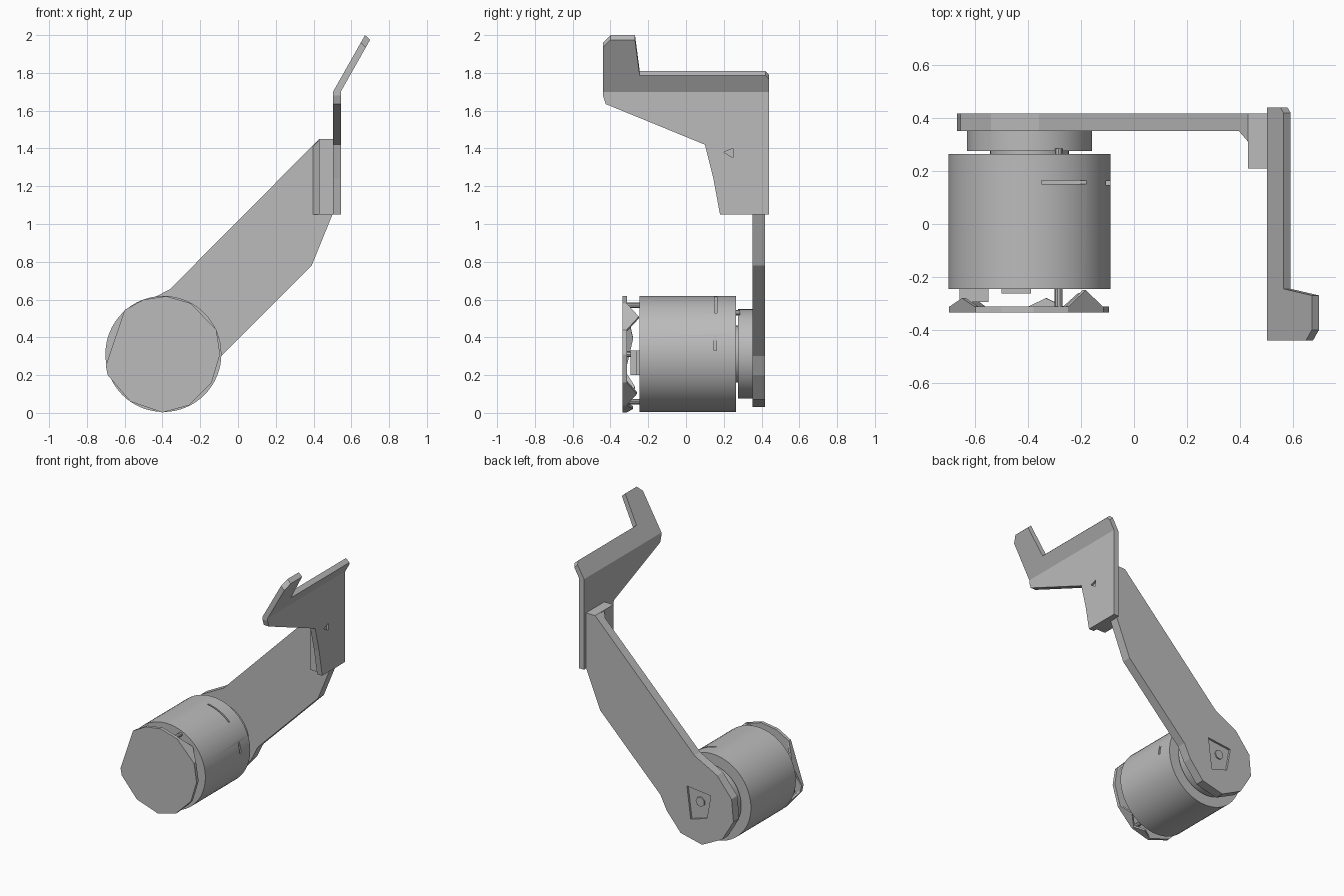
import bpy, bmesh, math
from mathutils import Vector

if "Cube" in bpy.data.objects:
    bpy.data.objects.remove(bpy.data.objects["Cube"])

grey = bpy.data.materials.new("plain grey")
grey.use_nodes = True
COLOUR = (0.5, 0.5, 0.5, 1)
grey.diffuse_color = COLOUR
grey.node_tree.nodes["Principled BSDF"].inputs["Base Color"].default_value = COLOUR

CX, CZ = -0.395, 0.312      # motor axis


def add(name, bm):
    bmesh.ops.recalc_face_normals(bm, faces=bm.faces)
    me = bpy.data.meshes.new(name)
    bm.to_mesh(me)
    bm.free()
    me.materials.append(grey)
    ob = bpy.data.objects.new(name, me)
    bpy.context.collection.objects.link(ob)
    return ob


def prism_bm(points, axis, lo, hi):
    """Extrude a 2D outline along y (outline in x, z) or x (outline in y, z)."""
    bm = bmesh.new()
    place = (lambda p, d: (p[0], d, p[1])) if axis == "y" else (lambda p, d: (d, p[0], p[1]))
    face = bm.faces.new([bm.verts.new(place(p, lo)) for p in points])
    ext = bmesh.ops.extrude_face_region(bm, geom=[face])["geom"]
    shift = Vector((0, hi - lo, 0)) if axis == "y" else Vector((hi - lo, 0, 0))
    bmesh.ops.translate(bm, vec=shift, verts=[g for g in ext if isinstance(g, bmesh.types.BMVert)])
    return bm


def prism(name, points, axis, lo, hi):
    return add(name, prism_bm(points, axis, lo, hi))


def circle(r, n, x=CX, z=CZ):
    return [(x + r * math.cos(math.tau * i / n), z + r * math.sin(math.tau * i / n)) for i in range(n)]


def rect(x0, x1, z0, z1):
    return [(x0, z0), (x1, z0), (x1, z1), (x0, z1)]


def cut(ob, cutter):
    cutter.hide_render = True
    cutter.hide_viewport = True
    mod = ob.modifiers.new("cut", "BOOLEAN")
    mod.operation = "DIFFERENCE"
    mod.solver = "EXACT"
    mod.object = cutter
    bpy.context.view_layer.objects.active = ob
    bpy.ops.object.modifier_apply(modifier=mod.name)
    bpy.data.objects.remove(cutter)


def smooth(ob):
    bpy.ops.object.select_all(action="DESELECT")
    ob.select_set(True)
    bpy.context.view_layer.objects.active = ob
    bpy.ops.object.shade_smooth_by_angle(angle=math.radians(30))


# Motor can with narrow slots
body = prism("motor_body", circle(0.307, 64), "y", -0.245, 0.265)
cut(body, prism("slot_cutter_top", rect(-0.35, -0.17, 0.53, 0.7), "y", 0.152, 0.164))
cut(body, prism("slot_cutter_side", rect(-0.105, 0, 0.33, 0.42), "y", 0.147, 0.162))
smooth(body)

# Hub between motor and arm
smooth(prism("rear_hub", circle(0.237, 48), "y", 0.275, 0.352))
smooth(prism("hub_shaft", circle(0.15, 32), "y", 0.26, 0.28))
prism("hub_pin", circle(0.014, 8, -0.285, 0.53), "y", 0.255, 0.285)

# Faceted front cap with a torn-looking rim of triangular teeth
rim = [(-0.70, 0.25), (-0.60, 0.545), (-0.5, 0.6), (-0.38, 0.618), (-0.25, 0.58), (-0.115, 0.44),
       (-0.095, 0.31), (-0.14, 0.16), (-0.26, 0.04), (-0.40, 0.002), (-0.57, 0.06), (-0.69, 0.2)]
prism("front_cap", rim, "y", -0.335, -0.312)
teeth = bmesh.new()
for i, tip in ((0, -0.28), (4, -0.25), (7, -0.26), (8, -0.28), (10, -0.27)):
    a, b = Vector(rim[i]), Vector(rim[(i + 1) % len(rim)])
    inward = (Vector((CX, CZ)) - (a + b) / 2).normalized() * 0.015
    m = (a + b) / 2
    ring = [(a, -0.314), (b, -0.314), (m, tip)]
    outer = [teeth.verts.new((p.x, y, p.y)) for p, y in ring]
    inner = [teeth.verts.new((p.x + inward.x, y, p.y + inward.y)) for p, y in ring]
    teeth.faces.new(outer)
    teeth.faces.new(inner[::-1])
    for k in range(3):
        n = (k + 1) % 3
        teeth.faces.new((outer[k], inner[k], inner[n], outer[n]))
add("cap_teeth", teeth)

# Standoffs and connector behind the cap
for i, (x, z) in enumerate([(-0.285, 0.57), (-0.285, 0.06), (-0.64, 0.31)]):
    prism(f"standoff_{i + 1}", circle(0.015, 10, x, z), "y", -0.315, -0.24)
prism("connector_block", rect(-0.66, -0.55, 0.2, 0.33), "y", -0.295, -0.24)
prism("connector_strip", rect(-0.5, -0.39, 0.2, 0.33), "y", -0.262, -0.24)

# Arm plate with a shallow recess in its back
arm = prism("arm_plate", [
    (0.43, 1.45), (-0.36, 0.655), (-0.54, 0.56), (-0.655, 0.42), (-0.67, 0.26), (-0.58, 0.11),
    (-0.42, 0.03), (-0.25, 0.07), (-0.14, 0.2), (-0.09, 0.3), (0.39, 0.78), (0.50, 1.05),
    (0.505, 1.45)], "y", 0.352, 0.418)
recess = [(-0.30, 0.42), (-0.49, 0.40), (-0.46, 0.23), (-0.33, 0.19)]
cut(arm, prism("recess_cutter", recess, "y", 0.403, 0.5))
prism("recess_boss", circle(0.035, 7, -0.40, 0.33), "y", 0.4, 0.412)

# Mounting flange at the arm's end, with a corner fillet
flange = prism_bm(rect(0.43, 0.506, 1.05, 1.45), "y", 0.21, 0.418)
add("flange", flange)
fillet = bmesh.new()
low = [fillet.verts.new((x, y, 1.05)) for x, y in ((0.395, 0.353), (0.432, 0.353), (0.432, 0.31))]
high = [fillet.verts.new((v.co.x, v.co.y, 1.41 + (v.co.x - 0.395))) for v in low]
fillet.faces.new(low)
fillet.faces.new(high)
for k in range(3):
    n = (k + 1) % 3
    fillet.faces.new((low[k], low[n], high[n], high[k]))
add("flange_fillet", fillet)

# Bent bracket: a flat outline whose upper part leans outward
bracket_bm = prism_bm([
    (0.44, 1.05), (0.44, 1.79), (0.42, 1.81), (-0.245, 1.81), (-0.27, 2.0), (-0.40, 2.0),
    (-0.44, 1.96), (-0.44, 1.68), (-0.425, 1.635), (0.10, 1.42), (0.145, 1.24), (0.18, 1.05)],
    "x", 0.503, 0.544)
BEND = 1.70
bmesh.ops.bisect_plane(bracket_bm, geom=bracket_bm.verts[:] + bracket_bm.edges[:] + bracket_bm.faces[:],
                       plane_co=(0, 0, BEND), plane_no=(0, 0, 1))
for v in bracket_bm.verts:
    if v.co.z > BEND + 0.01:
        if v.co.x > 0.52:
            v.co.z -= 0.025
        v.co.x += (v.co.z - BEND) * 0.565
bracket = add("bent_bracket", bracket_bm)
cut(bracket, prism("notch_cutter", [(0.20, 1.38), (0.25, 1.40), (0.25, 1.35)], "x", 0.53, 0.6))
